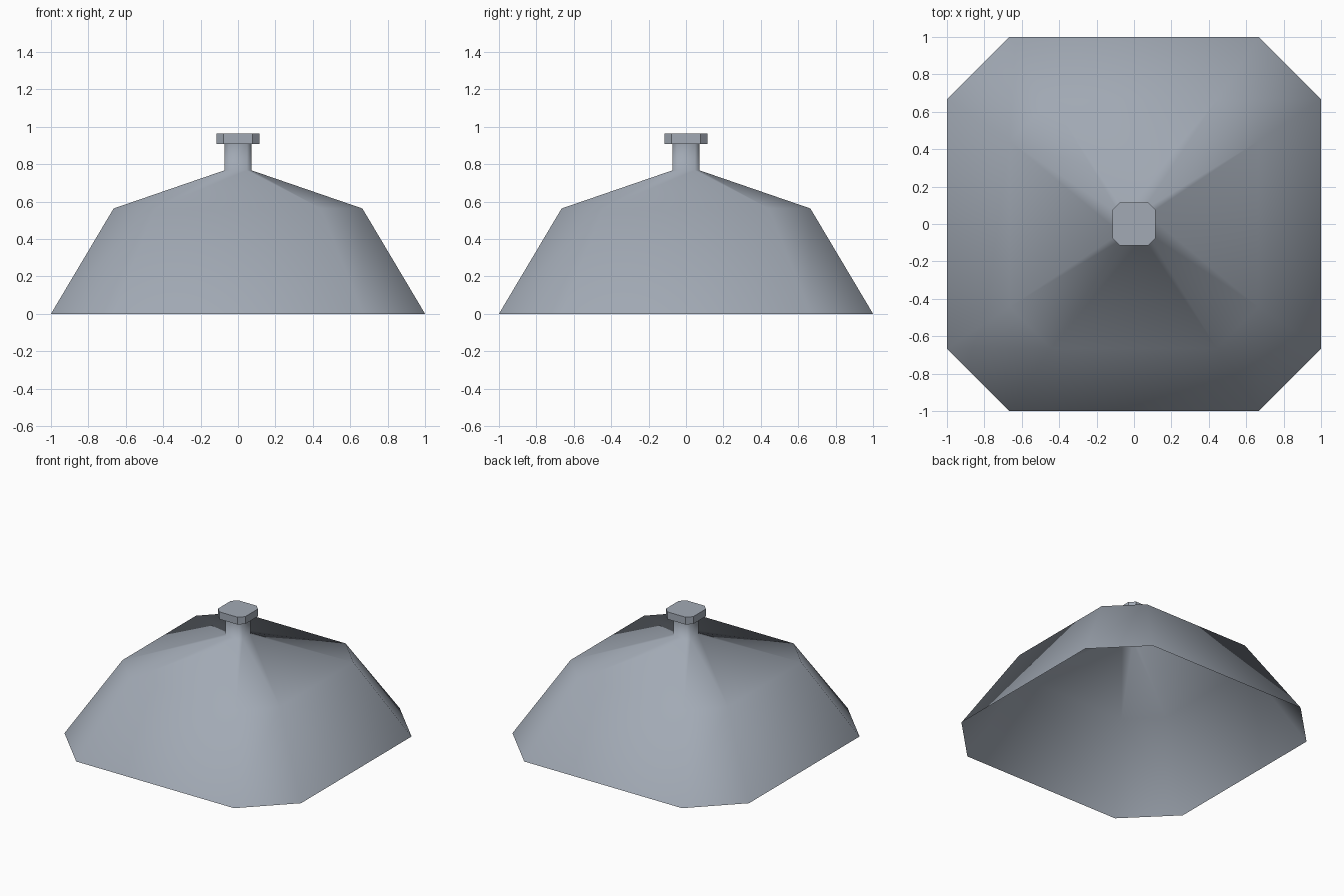
import bpy, bmesh

if "Cube" in bpy.data.objects:
    bpy.data.objects.remove(bpy.data.objects["Cube"])

metal = bpy.data.materials.new("blue grey")
metal.diffuse_color = (0.36, 0.40, 0.46, 1)
metal.use_nodes = True
metal.node_tree.nodes["Principled BSDF"].inputs["Base Color"].default_value = metal.diffuse_color


def ring(bm, half, z, flat=0.667):
    """Square ring with cut corners: eight vertices, counter-clockwise."""
    c = half * flat
    pts = [(half, -c), (half, c), (c, half), (-c, half),
           (-half, c), (-half, -c), (-c, -half), (c, -half)]
    return [bm.verts.new((x, y, z)) for x, y in pts]


def loft(name, profile, smooth, capped):
    bm = bmesh.new()
    rings = [ring(bm, h, z) for h, z in profile]
    for a, b in zip(rings, rings[1:]):
        for i in range(8):
            j = (i + 1) % 8
            bm.faces.new((a[i], a[j], b[j], b[i]))
    if capped:
        bm.faces.new(rings[0][::-1])
        bm.faces.new(rings[-1])
    for f in bm.faces:
        f.smooth = smooth
    me = bpy.data.meshes.new(name)
    bm.to_mesh(me)
    bm.free()
    me.materials.append(metal)
    ob = bpy.data.objects.new(name, me)
    bpy.context.collection.objects.link(ob)
    return ob


# Hollow shade with its neck, open underneath
loft("shade", [(1.0, 0), (0.665, 0.563), (0.072, 0.767), (0.072, 0.907)], True, False)
# Flat knob on top
loft("knob", [(0.115, 0.907), (0.115, 0.963)], False, True)
